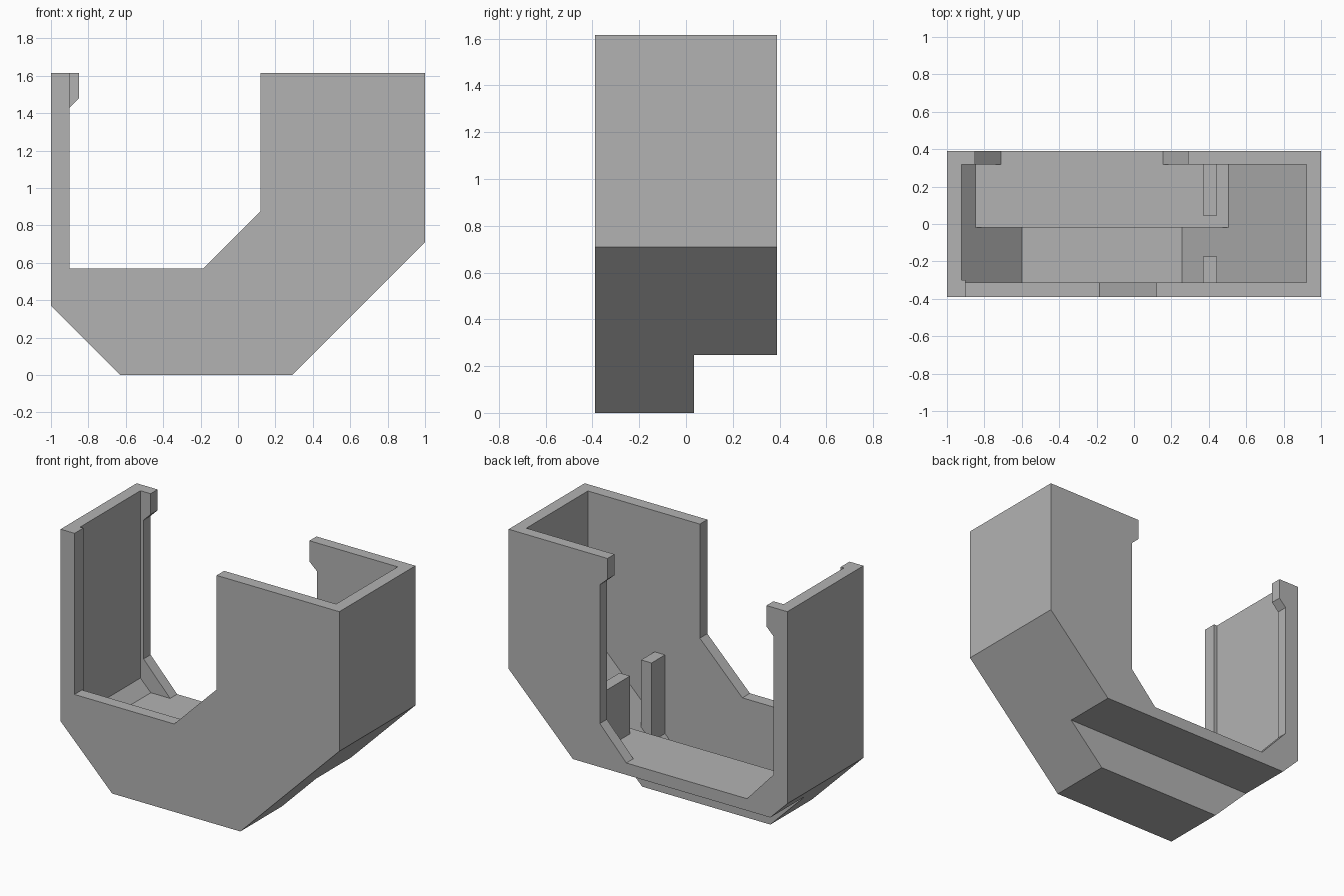
import bpy
import bmesh

if "Cube" in bpy.data.objects:
    bpy.data.objects.remove(bpy.data.objects["Cube"], do_unlink=True)

TOP, OVER = 1.615, 1.8          # rim height, cutter height above the rim
HALF = 0.39                     # half depth
WALL = 0.077
FLOOR, HIGH_FLOOR, STEP = 0.077, 0.325, 0.248

grey = bpy.data.materials.new("plain grey")
grey.use_nodes = True
grey.diffuse_color = (0.45, 0.45, 0.45, 1)
grey.node_tree.nodes["Principled BSDF"].inputs["Base Color"].default_value = (0.45, 0.45, 0.45, 1)


def prism(name, outline, y0, y1):
    """Extrude an x-z outline from y0 to y1."""
    bm = bmesh.new()
    face = bm.faces.new([bm.verts.new((x, y0, z)) for x, z in outline])
    ext = bmesh.ops.extrude_face_region(bm, geom=[face])
    moved = [v for v in ext["geom"] if isinstance(v, bmesh.types.BMVert)]
    bmesh.ops.translate(bm, verts=moved, vec=(0, y1 - y0, 0))
    bmesh.ops.recalc_face_normals(bm, faces=bm.faces[:])
    mesh = bpy.data.meshes.new(name)
    bm.to_mesh(mesh)
    bm.free()
    mesh.materials.append(grey)
    obj = bpy.data.objects.new(name, mesh)
    bpy.context.collection.objects.link(obj)
    return obj


def box(name, x0, x1, y0, y1, z0, z1):
    return prism(name, [(x0, z0), (x1, z0), (x1, z1), (x0, z1)], y0, y1)


def combine(target, other, operation="DIFFERENCE"):
    """Apply a boolean and discard the helper."""
    other.hide_render = True
    mod = target.modifiers.new("combine", "BOOLEAN")
    mod.operation = operation
    mod.solver = "EXACT"
    mod.object = other
    bpy.context.view_layer.objects.active = target
    bpy.ops.object.modifier_apply(modifier=mod.name)
    bpy.data.objects.remove(other, do_unlink=True)


def cavity(floor):
    """Inside outline: upright walls, 45 degree slopes, flat floor."""
    left, right, wall = -0.523, 0.18, 1 - WALL
    return [(-wall, OVER), (-wall, left + wall), (left - floor, floor),
            (right + floor, floor), (wall, wall - right), (wall, OVER)]


# Outer body with sloped underside
housing = prism("housing", [(-1, TOP), (-1, 0.37), (-0.63, 0), (0.29, 0),
                            (1, 0.71), (1, TOP)], -HALF, HALF)

# Raised underside at the back
combine(housing, box("step_cutter", -1.2, 1.2, 0.035, 0.6, -0.2, STEP))

# Hollow inside with two floor levels
inner_front, inner_back = -HALF + WALL, HALF - 0.072
combine(housing, prism("upper_cavity", cavity(HIGH_FLOOR), inner_front, inner_back))
combine(housing, prism("lower_cavity", cavity(FLOOR), inner_front, -0.02))

# Front wall opening
combine(housing, prism("front_opening", [
    (-0.9, OVER), (-0.9, 0.57), (-0.185, 0.57), (0.12, 0.875), (0.12, OVER)],
    -0.6, inner_front + 0.02))

# Back wall opening with a hook at the top of each side
combine(housing, prism("back_opening", [
    (-0.85, OVER), (-0.85, 1.48), (-0.9, 1.43), (-0.9, 0.53), (-0.71, HIGH_FLOOR),
    (0.155, HIGH_FLOOR), (0.345, 0.53), (0.345, 1.43), (0.29, 1.48), (0.29, OVER)],
    inner_back - 0.02, 0.6))

# Lip behind the narrow front post
combine(housing, box("front_post_lip", -0.93, -0.9, -0.35, -0.3, 0.45, TOP), "UNION")

# Inner support ribs rising from the sloped floors
combine(housing, box("front_rib", 0.37, 0.445, -0.35, -0.175, 0.17, 0.7), "UNION")
combine(housing, box("back_rib", 0.37, 0.445, 0.045, 0.35, 0.29, 0.7), "UNION")
